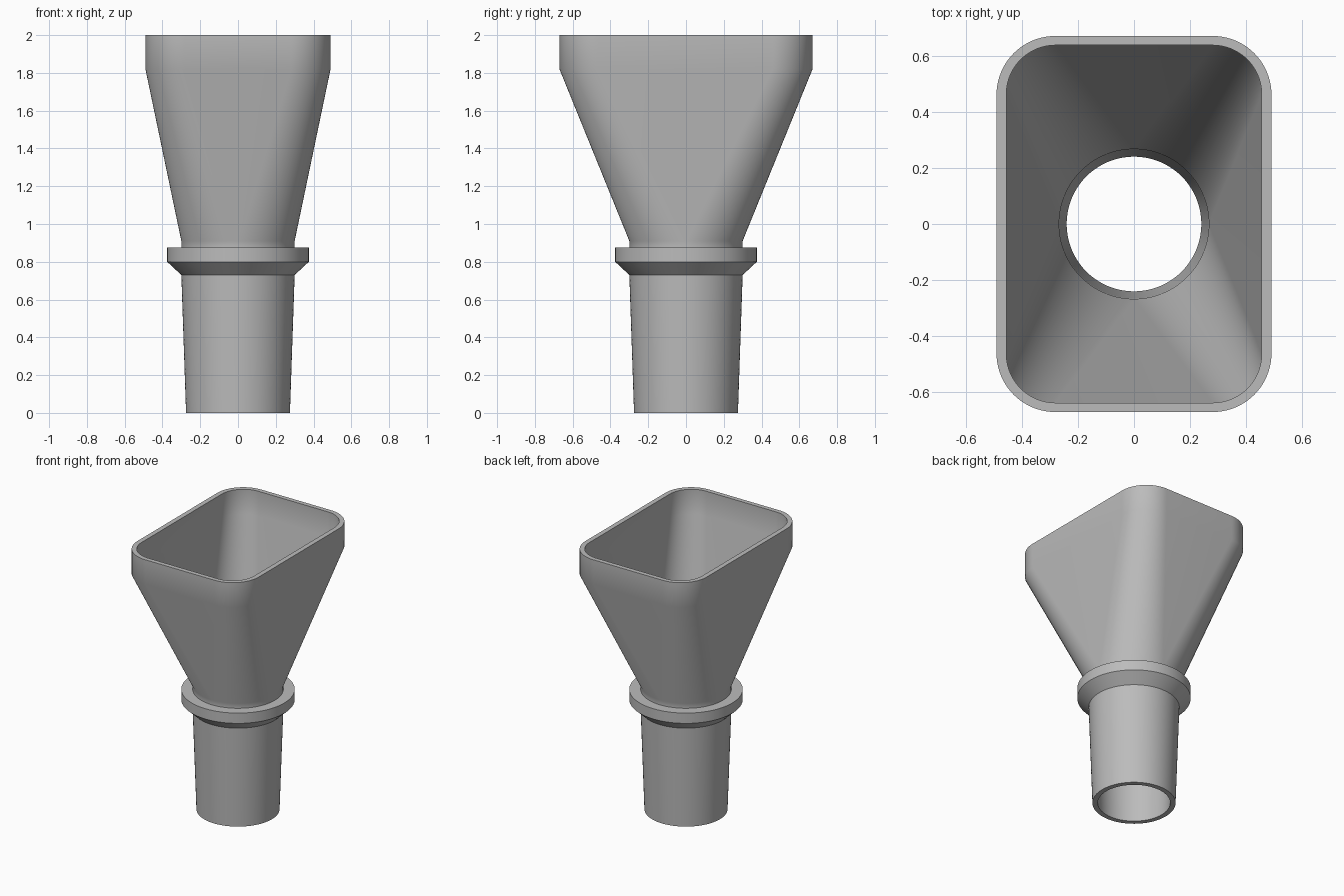
import bpy, bmesh
from math import sin, cos, pi

if "Cube" in bpy.data.objects:
    bpy.data.objects.remove(bpy.data.objects["Cube"])

STEPS = 20  # segments per rounded corner

# Single plain material
grey = bpy.data.materials.new("mid grey")
grey.use_nodes = True
colour = (0.5, 0.5, 0.5, 1)
grey.diffuse_color = colour
grey.node_tree.nodes["Principled BSDF"].inputs["Base Color"].default_value = colour


def section(bm, z, hx, hy, r):
    """Ring of vertices on a rounded rectangle; a circle when hx = hy = r."""
    ring = []
    for corner, (sx, sy) in enumerate([(1, 1), (-1, 1), (-1, -1), (1, -1)]):
        for i in range(STEPS + 1):
            a = (corner + i / STEPS) * pi / 2
            ring.append(bm.verts.new((sx * (hx - r) + r * cos(a),
                                      sy * (hy - r) + r * sin(a), z)))
    return ring


def circle(z, r):
    return (z, r, r, r)


# Outer wall from the spigot foot up, then the inner wall back down
profile = [
    circle(0, 0.275), circle(0.73, 0.30),                             # tapered spigot
    circle(0.80, 0.375), circle(0.875, 0.375), circle(0.875, 0.30),   # collar
    circle(0.91, 0.30), (1.82, 0.49, 0.67, 0.21), (2, 0.49, 0.67, 0.21),  # hopper
    (2, 0.455, 0.637, 0.175), (1.82, 0.455, 0.637, 0.175),            # inside hopper
    circle(0.91, 0.267), circle(0.73, 0.265), circle(0, 0.24),        # bore
]

bm = bmesh.new()
rings = [section(bm, *p) for p in profile]
for low, high in zip(rings, rings[1:] + rings[:1]):
    for i in range(len(low)):
        j = (i + 1) % len(low)
        bm.faces.new((low[i], low[j], high[j], high[i]))
# Collapse the straight sides where the section is a circle
bmesh.ops.remove_doubles(bm, verts=bm.verts, dist=0.0001)
bmesh.ops.recalc_face_normals(bm, faces=bm.faces)

mesh = bpy.data.meshes.new("funnel_adapter")
bm.to_mesh(mesh)
bm.free()
mesh.materials.append(grey)
funnel = bpy.data.objects.new("funnel_adapter", mesh)
bpy.context.collection.objects.link(funnel)

# Smooth walls, crisp rims and collar edges
bpy.ops.object.select_all(action="DESELECT")
funnel.select_set(True)
bpy.context.view_layer.objects.active = funnel
bpy.ops.object.shade_smooth_by_angle(angle=pi / 6)
